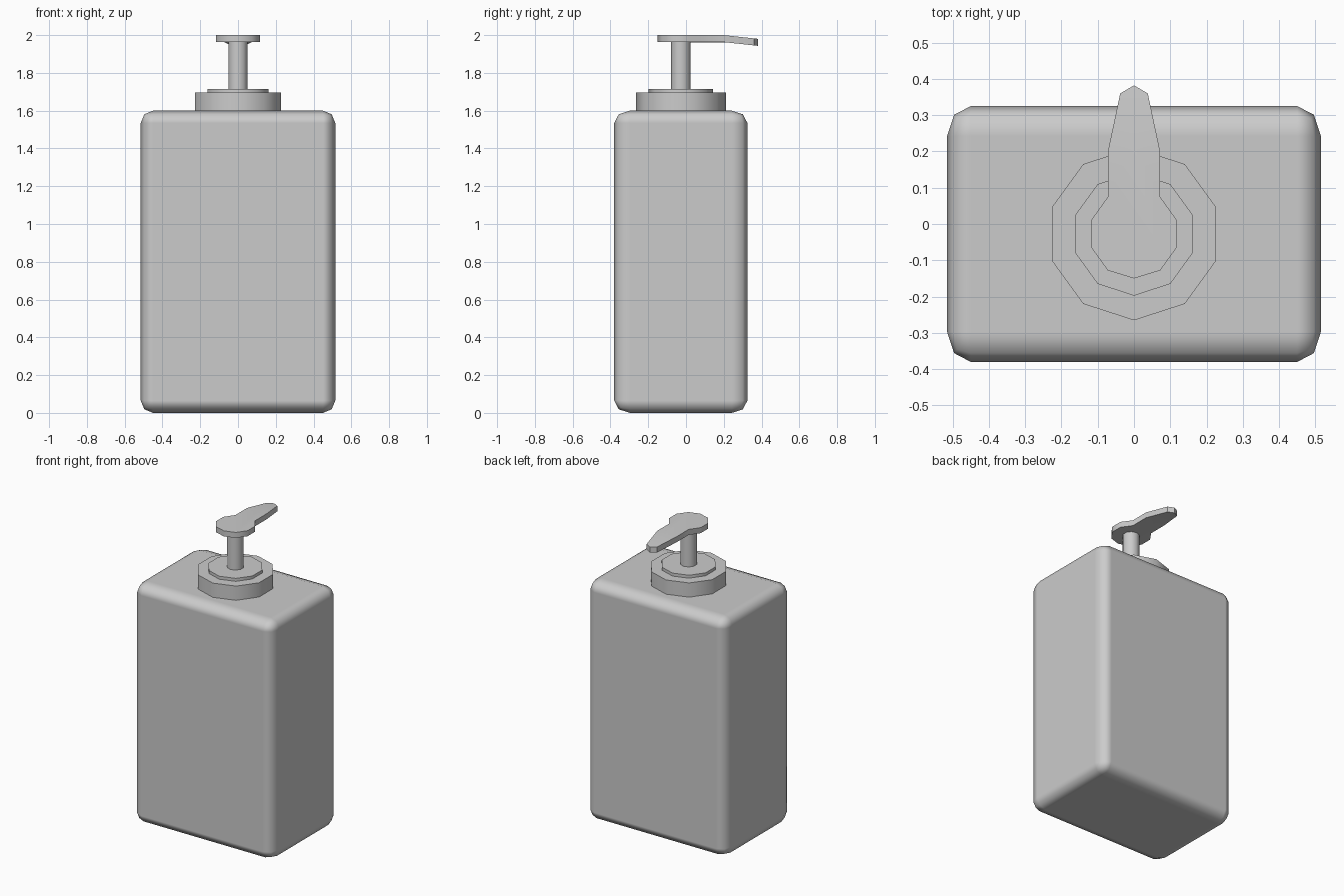
import bpy, bmesh
from math import sin, cos, tau, radians

if "Cube" in bpy.data.objects:
    bpy.data.objects.remove(bpy.data.objects["Cube"])

CY = -0.0275   # shared centre line of bottle and pump
SIDES = 10


def finish(name, bm, angle=40):
    bmesh.ops.recalc_face_normals(bm, faces=bm.faces)
    mesh = bpy.data.meshes.new(name)
    bm.to_mesh(mesh)
    bm.free()
    ob = bpy.data.objects.new(name, mesh)
    bpy.context.collection.objects.link(ob)
    bpy.ops.object.select_all(action='DESELECT')
    ob.select_set(True)
    bpy.context.view_layer.objects.active = ob
    bpy.ops.object.shade_smooth_by_angle(angle=radians(angle))
    return ob


def lathe(name, profile):
    """Ten-sided stepped solid from (radius, z) pairs, capped at both ends."""
    bm = bmesh.new()
    rings = [[bm.verts.new((r * sin(tau * i / SIDES), CY + r * cos(tau * i / SIDES), z))
              for i in range(SIDES)] for r, z in profile]
    for a, b in zip(rings, rings[1:]):
        for i in range(SIDES):
            j = (i + 1) % SIDES
            bm.faces.new((a[i], a[j], b[j], b[i]))
    bm.faces.new(rings[0])
    bm.faces.new(rings[-1])
    return finish(name, bm)


# Bottle: rounded box, bevel stretched in y by the object scale
bpy.ops.mesh.primitive_cube_add(size=1, location=(0, CY, 0.8))
bottle = bpy.context.object
bottle.name = "bottle"
for v in bottle.data.vertices:
    v.co.x *= 1.03
    v.co.y *= 0.705 / 1.27
    v.co.z *= 1.6
bottle.scale.y = 1.27
for p in bottle.data.polygons:
    p.use_smooth = True
bevel = bottle.modifiers.new("rounded_edges", 'BEVEL')
bevel.width = 0.065
bevel.segments = 2
bevel.limit_method = 'NONE'
bevel.harden_normals = True

# Stepped collar and pump stem
lathe("collar", [(0.238, 1.595), (0.238, 1.695), (0.17, 1.695), (0.17, 1.715)])
lathe("pump_stem", [(0.052, 1.71), (0.052, 1.97)])

# Pump head: flat press plate with a tapering spout that tips downward
half = [(0, -0.15), (0.072, -0.128), (0.117, -0.066), (0.117, 0.012), (0.072, 0.075), (0.072, 0.2)]
tip = [(0.038, 0.36), (0, 0.382)]
bm = bmesh.new()


def vert(x, y):
    return bm.verts.new((x, y, 2.0 - 0.11 * max(0, y - 0.2)))


right = [vert(*p) for p in half]
left = [vert(-x, y) for x, y in half[:0:-1]]
fold = vert(0, 0.22)
spout = [vert(*tip[0]), vert(*tip[1]), vert(-tip[0][0], tip[0][1])]
plate = bm.faces.new(right + [fold] + left)
beak = bm.faces.new([right[-1]] + spout + [left[0], fold])
ext = bmesh.ops.extrude_face_region(bm, geom=[plate, beak], use_keep_orig=True)
for g in ext["geom"]:
    if isinstance(g, bmesh.types.BMVert):
        g.co.z -= 0.037
finish("pump_head", bm)
